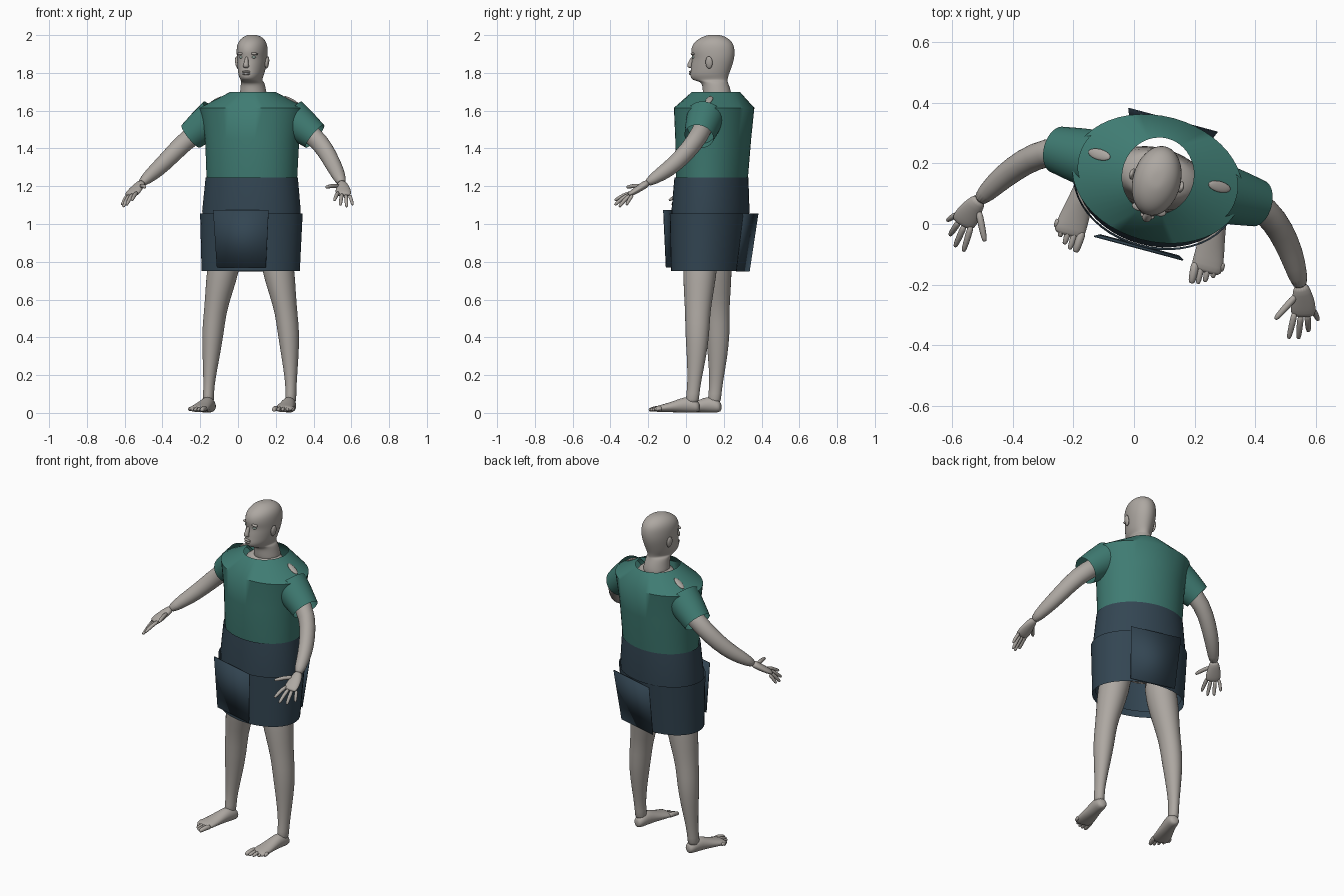
import bpy, bmesh, math
from mathutils import Matrix, Vector

if "Cube" in bpy.data.objects:
    bpy.data.objects.remove(bpy.data.objects["Cube"])

X, Y, Z = Vector((1, 0, 0)), Vector((0, 1, 0)), Vector((0, 0, 1))
# The figure is built symmetric about x = 0, then turned and moved as a whole
PLACE = Matrix.Translation((0.076, 0.147, 0)) @ Matrix.Rotation(math.radians(-15), 4, "Z")


def material(name, red, green, blue):
    mat = bpy.data.materials.new(name)
    mat.use_nodes = True
    mat.diffuse_color = (red, green, blue, 1)
    mat.node_tree.nodes["Principled BSDF"].inputs["Base Color"].default_value = (red, green, blue, 1)
    return mat


SKIN = material("grey skin", 0.42, 0.39, 0.36)
TEAL = material("teal cloth", 0.05, 0.2, 0.17)
NAVY = material("dark slate cloth", 0.033, 0.06, 0.085)
EYE = material("pale green eye", 0.34, 0.45, 0.4)


def finish(name, bm, mat, mirror=False, smooth_levels=0, sharp_angle=None):
    """Turn a bmesh into a placed object with its modifiers and shading."""
    bmesh.ops.recalc_face_normals(bm, faces=bm.faces)
    mesh = bpy.data.meshes.new(name)
    bm.to_mesh(mesh)
    bm.free()
    mesh.materials.append(mat)
    mesh.shade_smooth()
    if sharp_angle:
        mesh.set_sharp_from_angle(angle=math.radians(sharp_angle))
    obj = bpy.data.objects.new(name, mesh)
    bpy.context.collection.objects.link(obj)
    obj.matrix_world = PLACE
    if mirror:
        obj.modifiers.new("Mirror", "MIRROR")
    if smooth_levels:
        subdivision = obj.modifiers.new("Subdivision", "SUBSURF")
        subdivision.levels = subdivision.render_levels = smooth_levels
    return obj


def loft(name, mat, stations, axis=None, ref=Y, segments=16, caps=True, **options):
    """Skin elliptical rings; each station is x, y, z, side radius, ref radius."""
    bm = bmesh.new()
    centres = [Vector(s[:3]) for s in stations]
    rings = []
    for i, station in enumerate(stations):
        ahead = centres[min(i + 1, len(centres) - 1)]
        behind = centres[max(i - 1, 0)]
        tangent = axis or (ahead - behind).normalized()
        v = (ref - tangent * ref.dot(tangent)).normalized()
        u = v.cross(tangent)
        ring = []
        for k in range(segments):
            angle = math.tau * k / segments
            offset = u * math.cos(angle) * station[3] + v * math.sin(angle) * station[4]
            ring.append(bm.verts.new(centres[i] + offset))
        rings.append(ring)
    for low, high in zip(rings, rings[1:]):
        for k in range(segments):
            n = (k + 1) % segments
            bm.faces.new((low[k], low[n], high[n], high[k]))
    if caps:
        bm.faces.new(rings[0])
        bm.faces.new(rings[-1])
    return finish(name, bm, mat, **options)


def ellipsoid(name, mat, centre, radii, tilt=0, mirror=False):
    bm = bmesh.new()
    shape = (Matrix.Translation(centre) @ Matrix.Rotation(math.radians(tilt), 4, "Y")
             @ Matrix.Diagonal((*radii, 1)))
    bmesh.ops.create_uvsphere(bm, u_segments=20, v_segments=12, radius=1, matrix=shape)
    return finish(name, bm, mat, mirror=mirror)


def digit(name, start, end, radius, rise=0.006):
    """A bent finger or toe that narrows to a rounded tip."""
    a, b = Vector(start), Vector(end)
    middle = a.lerp(b, 0.5) + Z * rise
    near_tip = a.lerp(b, 0.93)
    stations = [(*p, radius * k, radius * k)
                for p, k in ((a, 1.1), (middle, 1.05), (near_tip, 0.85), (b, 0.45))]
    loft(name, SKIN, stations, ref=Z, segments=8, mirror=True, smooth_levels=1)


def head_ring(z, front, back, half_width):
    return (0, (front + back) / 2, z, half_width, (back - front) / 2)


# Head and neck
head_profile = [
    (1.64, -0.05, 0.1, 0.08), (1.7, -0.06, 0.095, 0.07), (1.74, -0.06, 0.08, 0.064),
    (1.755, -0.08, 0.075, 0.06), (1.762, -0.12, 0.075, 0.052), (1.785, -0.13, 0.08, 0.064),
    (1.81, -0.126, 0.09, 0.07), (1.85, -0.122, 0.105, 0.076), (1.88, -0.116, 0.112, 0.079),
    (1.91, -0.126, 0.115, 0.081), (1.95, -0.118, 0.11, 0.079), (1.98, -0.085, 0.085, 0.063),
    (1.997, -0.045, 0.05, 0.036), (2.002, -0.02, 0.02, 0.015)]
loft("head", SKIN, [head_ring(*row) for row in head_profile], axis=Z, segments=20, smooth_levels=2)

# Face
loft("nose", SKIN, [(0, -0.11, 1.89, 0.008, 0.012), (0, -0.125, 1.86, 0.01, 0.013),
                    (0, -0.133, 1.837, 0.018, 0.017), (0, -0.125, 1.825, 0.014, 0.012)],
     axis=Z, segments=12, smooth_levels=1)
ellipsoid("upper_lip", SKIN, (0, -0.124, 1.806), (0.024, 0.011, 0.006))
ellipsoid("lower_lip", SKIN, (0, -0.124, 1.795), (0.021, 0.012, 0.007))
ellipsoid("eyes", EYE, (0.032, -0.098, 1.883), (0.013, 0.013, 0.008), mirror=True)
ellipsoid("brows", SKIN, (0.034, -0.102, 1.902), (0.024, 0.014, 0.008), tilt=8, mirror=True)
ellipsoid("ears", SKIN, (0.082, -0.004, 1.855), (0.01, 0.019, 0.033), tilt=8, mirror=True)

# Torso under the clothes
loft("torso", SKIN, [(0, -0.02, 0.86, 0.16, 0.1), (0, -0.02, 1, 0.19, 0.11),
                     (0, 0, 1.2, 0.15, 0.1), (0, 0, 1.45, 0.18, 0.11),
                     (0, 0.01, 1.6, 0.18, 0.09), (0, 0.01, 1.66, 0.13, 0.085),
                     (0, 0.015, 1.69, 0.075, 0.08)],
     axis=Z, smooth_levels=1)
ellipsoid("shoulder_patches", SKIN, (0.205, 0.03, 1.657), (0.042, 0.018, 0.007),
          tilt=27, mirror=True)

# Arms and hands
loft("arms", SKIN, [(0.2, 0.02, 1.56, 0.055, 0.055), (0.34, 0.01, 1.464, 0.05, 0.053),
                    (0.41, -0.03, 1.39, 0.046, 0.05), (0.467, -0.09, 1.315, 0.043, 0.045),
                    (0.51, -0.15, 1.265, 0.038, 0.04), (0.554, -0.228, 1.21, 0.026, 0.022)],
     ref=Z, mirror=True, smooth_levels=1)
loft("palms", SKIN, [(0.545, -0.21, 1.222, 0.024, 0.021), (0.56, -0.24, 1.2, 0.032, 0.02),
                     (0.57, -0.27, 1.18, 0.042, 0.018), (0.58, -0.3, 1.16, 0.042, 0.015),
                     (0.583, -0.312, 1.153, 0.035, 0.01)],
     ref=Z, mirror=True, smooth_levels=1)
digit("thumbs", (0.545, -0.245, 1.2), (0.495, -0.345, 1.195), 0.012)
digit("index_fingers", (0.552, -0.3, 1.168), (0.555, -0.395, 1.125), 0.011)
digit("middle_fingers", (0.573, -0.305, 1.16), (0.586, -0.387, 1.1), 0.011)
digit("ring_fingers", (0.593, -0.298, 1.155), (0.612, -0.355, 1.09), 0.011)
digit("little_fingers", (0.607, -0.28, 1.155), (0.633, -0.31, 1.1), 0.01)

# Legs and feet
loft("legs", SKIN, [(0.12, -0.03, 0.94, 0.09, 0.1), (0.15, -0.035, 0.76, 0.09, 0.093),
                    (0.175, -0.036, 0.63, 0.072, 0.08), (0.195, -0.036, 0.53, 0.06, 0.068),
                    (0.208, -0.034, 0.42, 0.059, 0.066), (0.216, -0.036, 0.3, 0.046, 0.053),
                    (0.224, -0.046, 0.17, 0.031, 0.037), (0.226, -0.054, 0.1, 0.028, 0.035),
                    (0.225, -0.06, 0.04, 0.032, 0.038)],
     axis=Z, mirror=True, smooth_levels=1)
loft("feet", SKIN, [(0.22, -0.018, 0.03, 0.018, 0.018), (0.22, -0.03, 0.034, 0.032, 0.033),
                    (0.222, -0.075, 0.046, 0.037, 0.045), (0.225, -0.12, 0.04, 0.04, 0.038),
                    (0.23, -0.18, 0.029, 0.049, 0.026), (0.234, -0.235, 0.022, 0.054, 0.019),
                    (0.235, -0.258, 0.019, 0.048, 0.013)],
     axis=-Y, ref=Z, mirror=True, smooth_levels=1)
for i, toe in enumerate(("big", "second", "third", "fourth", "little")):
    x = 0.194 + 0.021 * i
    reach = -0.302 + 0.004 * i * i
    digit(toe + "_toes", (x, -0.225 + 0.004 * i, 0.022), (x + 0.004, reach, 0.015),
          0.015 if i == 0 else 0.011)

# Shirt body and sleeves
loft("shirt_body", TEAL, [(0, -0.01, 1.22, 0.24, 0.182), (0, -0.01, 1.25, 0.244, 0.187),
                          (0, -0.003, 1.45, 0.253, 0.197), (0, 0.002, 1.615, 0.285, 0.207),
                          (0, 0.012, 1.7, 0.118, 0.127)],
     axis=Z, segments=48, caps=False, sharp_angle=50)
loft("shirt_sleeves", TEAL, [(0.205, 0.01, 1.57, 0.1, 0.1), (0.275, 0.01, 1.515, 0.09, 0.09),
                             (0.34, 0.01, 1.464, 0.078, 0.077)],
     ref=Z, segments=32, caps=False, mirror=True, sharp_angle=50)

# Skirt, hip band and the two flat panels
loft("skirt", NAVY, [(0, -0.013, 1.245, 0.248, 0.192), (0, -0.018, 1.07, 0.265, 0.202),
                     (0, -0.03, 0.78, 0.25, 0.178)],
     axis=Z, segments=48, caps=False, sharp_angle=50)
loft("hip_band", NAVY, [(0, -0.02, 1.055, 0.276, 0.209), (0, -0.034, 0.75, 0.265, 0.187)],
     axis=Z, segments=48, caps=False, sharp_angle=50)


def panel(name, top, bottom):
    """Thin trapezoid plate; each end is half width, y, z."""
    bm = bmesh.new()
    corners = [(side * w, y, z) for (w, y, z), sides in ((top, (-1, 1)), (bottom, (1, -1)))
               for side in sides]
    face = bm.faces.new([bm.verts.new(c) for c in corners])
    plate = finish(name, bm, NAVY, sharp_angle=30)
    plate.modifiers.new("Thickness", "SOLIDIFY").thickness = 0.004


panel("front_panel", (0.152, -0.233, 1.075), (0.134, -0.223, 0.77))
panel("back_panel", (0.152, 0.2, 1.055), (0.134, 0.157, 0.75))
